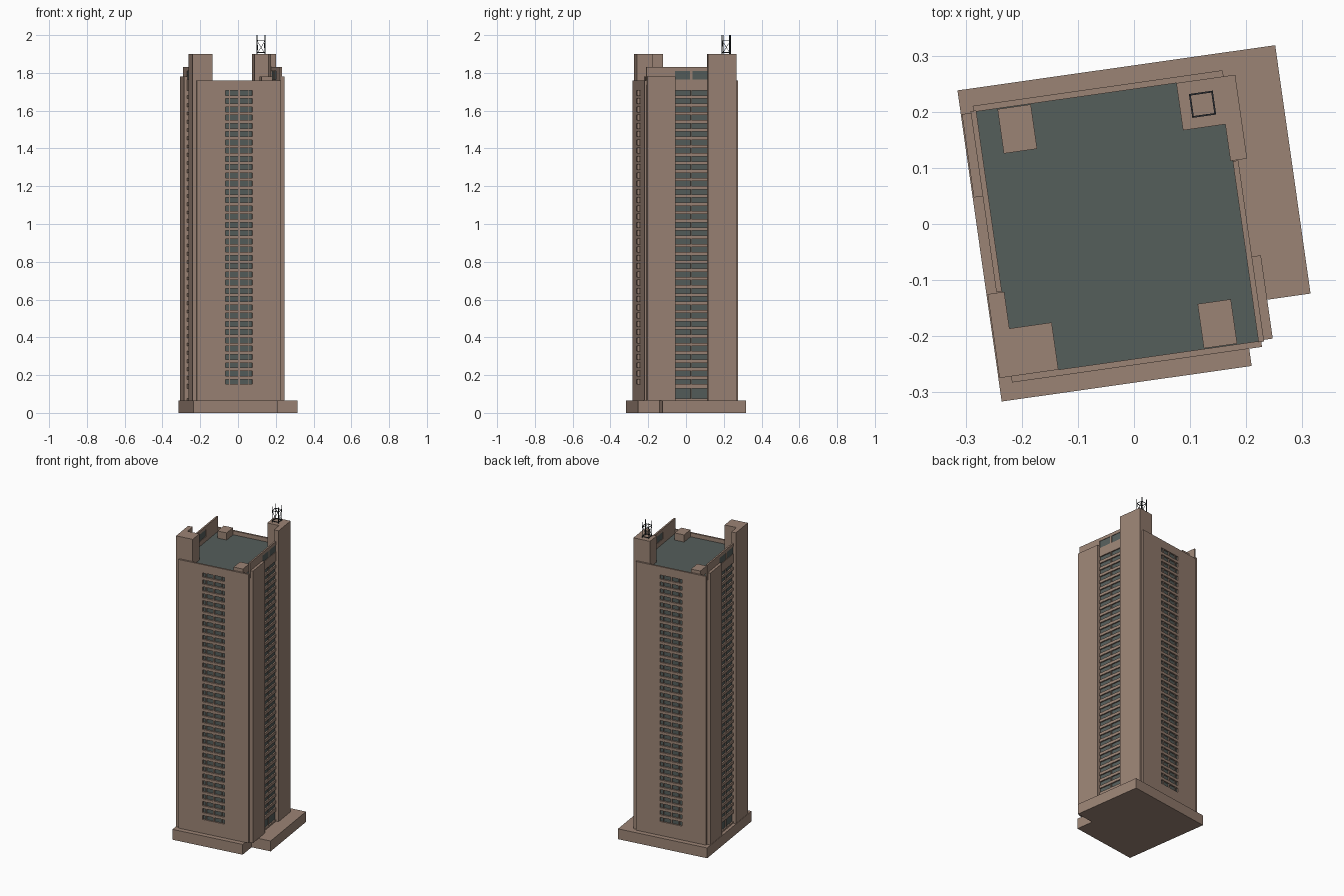
import bpy, bmesh, math
from mathutils import Matrix, Vector

if "Cube" in bpy.data.objects:
    bpy.data.objects.remove(bpy.data.objects["Cube"])

# Whole building is turned a little about z; tower axis sits left of the origin
PLACE = Matrix.Rotation(math.radians(8.1), 4, 'Z') @ Matrix.Translation((-0.03, 0, 0))
HALF_TURN = Matrix.Rotation(math.pi, 4, 'Z')


def material(name, rgb):
    m = bpy.data.materials.new(name)
    m.diffuse_color = (*rgb, 1)
    m.use_nodes = True
    m.node_tree.nodes["Principled BSDF"].inputs["Base Color"].default_value = m.diffuse_color
    return m


STONE = material("brown_stone", (0.33, 0.23, 0.178))
GLASS = material("grey_green_glass", (0.091, 0.112, 0.105))
STEEL = material("dark_steel", (0.025, 0.03, 0.035))


def finish(name, bm, mat):
    bmesh.ops.recalc_face_normals(bm, faces=bm.faces)
    bmesh.ops.transform(bm, matrix=PLACE, verts=bm.verts)
    me = bpy.data.meshes.new(name)
    bm.to_mesh(me)
    bm.free()
    me.materials.append(mat)
    ob = bpy.data.objects.new(name, me)
    bpy.context.collection.objects.link(ob)
    return ob


def boxes(name, spans, mat, paired=True):
    """Join boxes given as (x0, x1, y0, y1, z0, z1); paired adds a half-turn copy."""
    bm = bmesh.new()
    for x0, x1, y0, y1, z0, z1 in spans:
        m = (Matrix.Translation(((x0 + x1) / 2, (y0 + y1) / 2, (z0 + z1) / 2))
             @ Matrix.Diagonal((x1 - x0, y1 - y0, z1 - z0, 1)))
        bmesh.ops.create_cube(bm, size=1, matrix=m)
        if paired:
            bmesh.ops.create_cube(bm, size=1, matrix=HALF_TURN @ m)
    return finish(name, bm, mat)


def prism(name, outline, z0, z1, mat, paired=True):
    """Extrude a flat outline upward."""
    bm = bmesh.new()
    for turn in ([Matrix(), HALF_TURN] if paired else [Matrix()]):
        f = bm.faces.new([bm.verts.new(turn @ Vector((x, y, z0))) for x, y in outline])
        top = bmesh.ops.extrude_face_region(bm, geom=[f])["geom"]
        bmesh.ops.translate(bm, vec=(0, 0, z1 - z0),
                            verts=[v for v in top if isinstance(v, bmesh.types.BMVert)])
    return finish(name, bm, mat)


GROUND, ROOF = 0.065, 1.735
ROWS, PITCH, FIRST, HIGH = 36, 0.0437, 0.152, 0.026
rows = [(FIRST + i * PITCH, FIRST + i * PITCH + HIGH) for i in range(ROWS)]


def gaps(bottom, top, openings):
    """Solid height ranges left between the openings."""
    edges = [bottom] + [z for o in openings for z in o] + [top]
    return list(zip(edges[::2], edges[1::2]))


# Podium with one notched corner
prism("podium", [(-0.248, -0.28), (0.202, -0.28), (0.202, -0.167), (0.324, -0.167),
                 (0.324, 0.28), (-0.248, 0.28)], 0, GROUND, STONE, paired=False)

# Core and roof deck
boxes("core", [(-0.22, 0.22, -0.238, 0.238, GROUND, ROOF - 0.004)], STONE, False)
boxes("roof_deck", [(-0.22, 0.22, -0.238, 0.238, ROOF - 0.004, ROOF)], GLASS, False)

# Tall L-shaped corner shafts
prism("corner_shaft", [(0.14, 0.238), (0.14, 0.153), (0.216, 0.153), (0.216, 0.087),
                       (0.246, 0.087), (0.246, 0.238)], GROUND, 1.90, STONE)

# Side wings and roof blocks on the other two corners
boxes("side_wing", [(0.22, 0.246, -0.237, -0.087, GROUND, 1.78)], STONE)
boxes("roof_block", [(0.122, 0.182, -0.237, -0.157, ROOF, 1.78)], STONE)

# Broad front and back panels, pierced by the window grid
W, Y0, Y1, TOP = 0.071, -0.249, -0.238, 1.76
panel = [(-0.225, -W, Y0, Y1, GROUND, TOP), (W, 0.225, Y0, Y1, GROUND, TOP)]
panel += [(-W, W, Y0, Y1, a, b) for a, b in gaps(GROUND, TOP, rows)]
boxes("broad_panel", panel, STONE)
boxes("broad_mullions", [(c - w, c + w, Y0 + 0.002, Y1, a, b) for a, b in rows
                         for c, w in ((-0.05, 0.002), (0, 0.005), (0.05, 0.002))], STONE)
boxes("broad_glass", [(-W, W, Y1 - 0.002, Y1, rows[0][0], rows[-1][1])], GLASS)

# Narrow side bays: glass strip with a spandrel at every floor
S = 0.086
side_rows = [(0.075, 0.128)] + rows
boxes("side_glass", [(0.22, 0.222, -S, S, GROUND, ROOF)], GLASS)
boxes("side_spandrels", [(0.22, 0.23, -S, S, a, b)
                         for a, b in gaps(GROUND, 1.765, side_rows)], STONE)
boxes("side_mullion", [(0.22, 0.228, -0.002, 0.002, GROUND, 1.765)], STONE)

# Roof screens above the side bays, with two open-through windows
boxes("roof_screen", [(0.22, 0.23, -0.24, -S, ROOF, 1.83), (0.22, 0.23, -S, S, 1.81, 1.83),
                      (0.22, 0.23, -0.006, 0.006, 1.765, 1.81)], STONE)
boxes("roof_screen_glass", [(0.223, 0.227, -S, S, 1.765, 1.81)], GLASS)

# Lattice mast on the rear shaft
CX, CY, R, T = 0.181, 0.194, 0.02, 0.0015
corners = [(CX + sx * R, CY + sy * R) for sx, sy in ((-1, -1), (1, -1), (1, 1), (-1, 1))]
boxes("mast_legs", [(x - T, x + T, y - T, y + T, 1.90, 2.0) for x, y in corners], STEEL, False)
rungs = []
for z in (1.908, 1.972):
    for s in (-R, R):
        rungs.append((CX - R, CX + R, CY + s - T, CY + s + T, z - T, z + T))
        rungs.append((CX + s - T, CX + s + T, CY - R, CY + R, z - T, z + T))
boxes("mast_rungs", rungs, STEEL, False)
bm = bmesh.new()
for i in range(4):
    a = Vector((*corners[i], 1.908))
    b = Vector((*corners[(i + 1) % 4], 1.972))
    d = b - a
    bmesh.ops.create_cube(bm, size=1, matrix=Matrix.Translation((a + b) / 2)
                          @ d.to_track_quat('Z', 'Y').to_matrix().to_4x4()
                          @ Matrix.Diagonal((0.002, 0.002, d.length, 1)))
finish("mast_braces", bm, STEEL)
